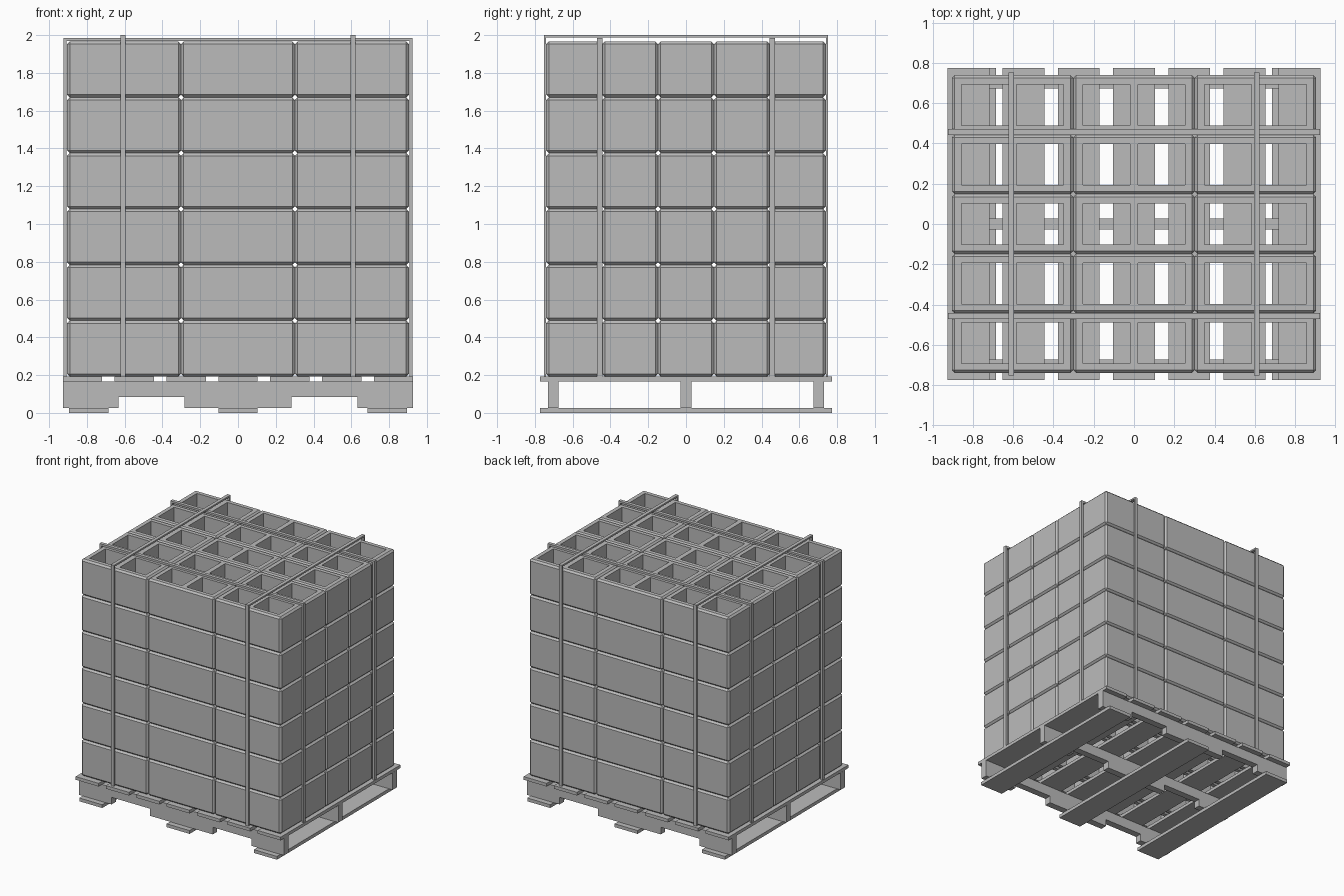
import bpy, bmesh
from mathutils import Vector

if "Cube" in bpy.data.objects:
    bpy.data.objects.remove(bpy.data.objects["Cube"])

grey = bpy.data.materials.new("concrete_grey")
grey.diffuse_color = (0.5, 0.5, 0.5, 1)
grey.use_nodes = True
grey.node_tree.nodes["Principled BSDF"].inputs["Base Color"].default_value = grey.diffuse_color


def finish(name, bm):
    bmesh.ops.recalc_face_normals(bm, faces=bm.faces)
    mesh = bpy.data.meshes.new(name)
    bm.to_mesh(mesh)
    bm.free()
    mesh.materials.append(grey)
    obj = bpy.data.objects.new(name, mesh)
    bpy.context.collection.objects.link(obj)
    return obj


def add_box(bm, lo, hi):
    lo, hi = Vector(lo), Vector(hi)
    verts = bmesh.ops.create_cube(bm, size=1)["verts"]
    for v in verts:
        v.co = (lo + hi) / 2 + v.co * (hi - lo)
    return verts


def box(name, lo, hi):
    bm = bmesh.new()
    add_box(bm, lo, hi)
    return finish(name, bm)


def extrude_profile(name, points, offset):
    """Closed prism from a flat outline."""
    bm = bmesh.new()
    face = bm.faces.new([bm.verts.new(p) for p in points])
    moved = bmesh.ops.extrude_face_region(bm, geom=[face])["geom"]
    bmesh.ops.translate(bm, vec=offset,
                        verts=[g for g in moved if isinstance(g, bmesh.types.BMVert)])
    bm.faces.ensure_lookup_table()
    return finish(name, bm)


PALLET_X, PALLET_Y = 0.927, 0.774
DECK_LOW, DECK_TOP, BASE_TOP = 0.167, 0.193, 0.027

# Pallet: seven deck boards and three base boards
for i in range(-3, 4):
    x = i * 0.2743
    box("deck_board", (x - 0.104, -PALLET_Y, DECK_LOW), (x + 0.104, PALLET_Y, DECK_TOP))
for x in (-0.79, 0, 0.79):
    box("base_board", (x - 0.104, -PALLET_Y, 0), (x + 0.104, PALLET_Y, BASE_TOP))

# Pallet: three stringers with fork notches
half = [(0.283, BASE_TOP), (0.283, 0.085), (0.633, 0.085), (0.633, BASE_TOP),
        (PALLET_X, BASE_TOP), (PALLET_X, DECK_LOW)]
outline = half + [(-x, z) for x, z in reversed(half)]
for y in (-0.702, 0, 0.702):
    extrude_profile("stringer", [(x, y - 0.028, z) for x, z in outline], (0, 0.056, 0))

# Hollow blocks: chamfered box with two open cells, stacked in layers
BX, BY, BZ = 0.603, 0.296, 0.2955
bm = bmesh.new()
add_box(bm, (-BX / 2, -BY / 2, -BZ / 2), (BX / 2, BY / 2, BZ / 2))
bmesh.ops.bevel(bm, geom=bm.edges[:], offset=0.014, segments=1, affect='EDGES')
bm.normal_update()
caps = [f for f in bm.faces if abs(f.normal.z) > 0.99]
bmesh.ops.delete(bm, geom=caps, context='FACES_ONLY')
for x in (-0.137, 0.137):
    cell = add_box(bm, (x - 0.117, -0.102, -BZ / 2), (x + 0.117, 0.102, BZ / 2))
    bm.normal_update()
    ends = [f for f in {f for v in cell for f in v.link_faces} if abs(f.normal.z) > 0.99]
    bmesh.ops.delete(bm, geom=ends, context='FACES_ONLY')
    walls = list({f for v in cell for f in v.link_faces})
    bmesh.ops.reverse_faces(bm, faces=walls)
for side in (-1, 1):
    rim = [e for e in bm.edges if e.is_boundary and e.verts[0].co.z * side > 0]
    bmesh.ops.triangle_fill(bm, edges=rim, use_beauty=True, normal=(0, 0, side))
blocks = finish("hollow_blocks", bm)
blocks.location = (-BX, -2 * BY, DECK_TOP + BZ / 2)
for axis, (count, step) in enumerate(((3, BX), (5, BY), (6, BZ))):
    mod = blocks.modifiers.new("stack", 'ARRAY')
    mod.count = count
    mod.use_relative_offset = False
    mod.use_constant_offset = True
    offset = [0, 0, 0]
    offset[axis] = step
    mod.constant_offset_displace = offset


# Straps: flat bands up both sides and over the top
def strap_outline(reach, top, thick):
    r, t = reach - thick, top - thick
    return [(-reach, DECK_TOP), (-reach, top), (reach, top), (reach, DECK_TOP),
            (r, DECK_TOP), (r, t), (-r, t), (-r, DECK_TOP)]


for x in (-0.609, 0.609):
    extrude_profile("lengthwise_strap",
                    [(x - 0.014, a, z) for a, z in strap_outline(0.753, 2.0, 0.013)],
                    (0.028, 0, 0))
for y in (-0.457, 0.457):
    extrude_profile("crosswise_strap",
                    [(a, y - 0.014, z) for a, z in strap_outline(0.923, 1.984, 0.016)],
                    (0, 0.028, 0))
